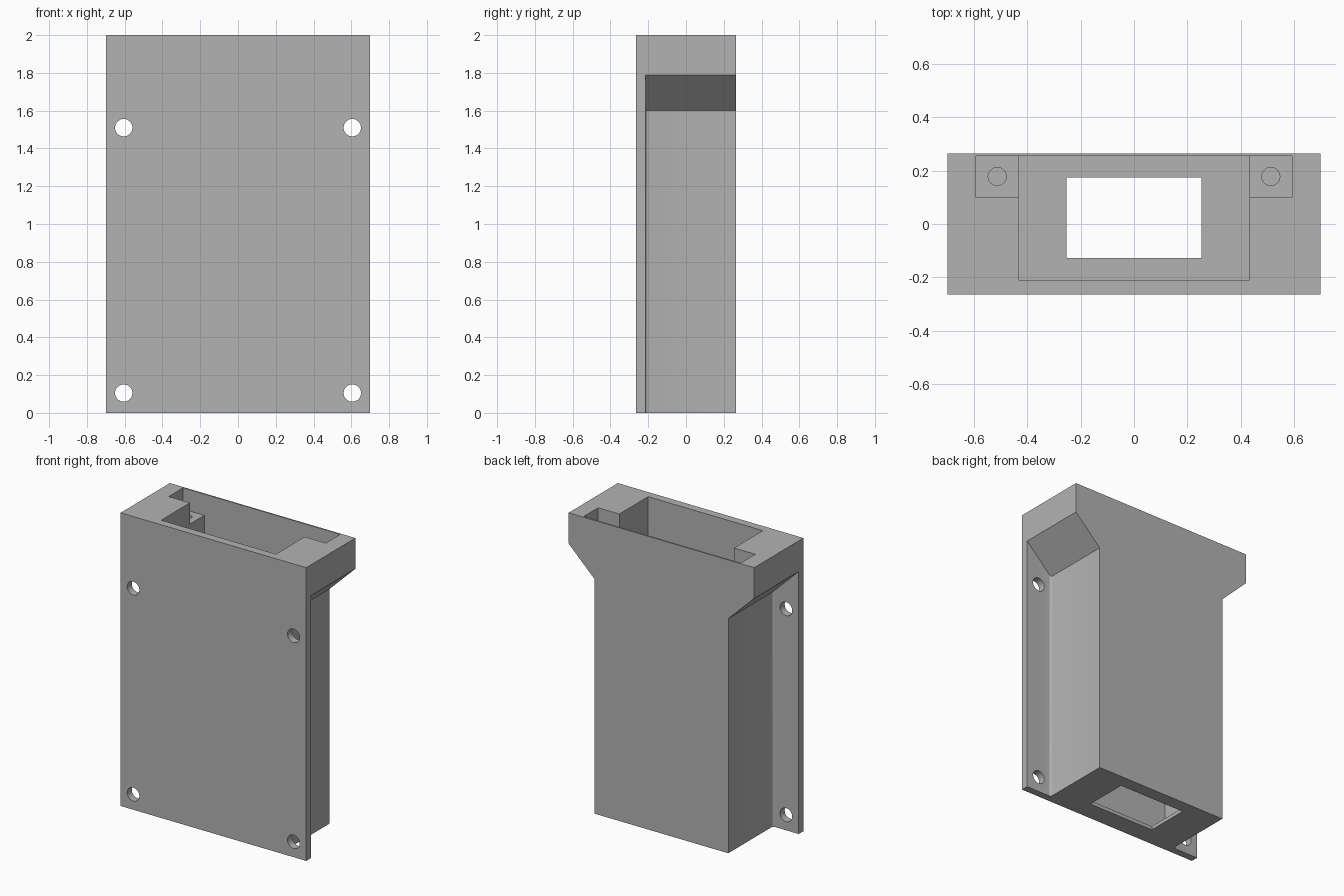
import bpy, bmesh, math

if "Cube" in bpy.data.objects:
    bpy.data.objects.remove(bpy.data.objects["Cube"])

W, Y0, Y1, H = 0.70, -0.265, 0.265, 2.0   # half width, front, back, height
PLATE_Y = -0.215                          # back of the mounting plate
BODY = 0.505                              # half width of the lower body

grey = bpy.data.materials.new("plain grey")
grey.diffuse_color = (0.45, 0.45, 0.45, 1)
grey.use_nodes = True
grey.node_tree.nodes["Principled BSDF"].inputs["Base Color"].default_value = grey.diffuse_color


def prism(name, pts, to3d, offset):
    """Extrude a closed 2D outline along a vector."""
    bm = bmesh.new()
    face = bm.faces.new([bm.verts.new(to3d(*p)) for p in pts])
    ext = bmesh.ops.extrude_face_region(bm, geom=[face])
    verts = [g for g in ext["geom"] if isinstance(g, bmesh.types.BMVert)]
    bmesh.ops.translate(bm, vec=offset, verts=verts)
    bmesh.ops.recalc_face_normals(bm, faces=bm.faces)
    me = bpy.data.meshes.new(name)
    bm.to_mesh(me)
    bm.free()
    ob = bpy.data.objects.new(name, me)
    bpy.context.collection.objects.link(ob)
    me.materials.append(grey)
    return ob


def box(name, x0, x1, y0, y1, z0, z1):
    pts = [(x0, y0), (x1, y0), (x1, y1), (x0, y1)]
    return prism(name, pts, lambda x, y: (x, y, z0), (0, 0, z1 - z0))


def circle(cx, cy, r, n=32):
    return [(cx + r * math.cos(2 * math.pi * i / n),
             cy + r * math.sin(2 * math.pi * i / n)) for i in range(n)]


def boolean(target, tool, op):
    mod = target.modifiers.new(tool.name, "BOOLEAN")
    mod.operation, mod.solver, mod.object = op, "EXACT", tool
    bpy.context.view_layer.objects.active = target
    bpy.ops.object.modifier_apply(modifier=mod.name)
    bpy.data.objects.remove(tool)


# mounting plate joined with the flared body
housing = box("housing", -W, W, Y0, PLATE_Y, 0, H)
right = [(BODY, 0), (BODY, 1.60), (W, 1.79), (W, H)]
outline = right + [(-x, z) for x, z in reversed(right)]
body = prism("body", outline, lambda x, z: (x, PLATE_Y - 0.02, z),
             (0, Y1 - PLATE_Y + 0.02, 0))
boolean(housing, body, "UNION")

# small fillets where the body meets the plate
R = 0.014
for s in (-1, 1):
    arc = [(s * (BODY + R - R * math.cos(a)), PLATE_Y + R - R * math.sin(a))
           for a in (i * math.pi / 8 for i in range(5))]
    pts = arc + [(s * (BODY + R), PLATE_Y - 0.01),
                 (s * (BODY - 0.01), PLATE_Y - 0.01),
                 (s * (BODY - 0.01), PLATE_Y + R)]
    fillet = prism("fillet", pts, lambda x, y: (x, y, 0), (0, 0, 1.64))
    boolean(housing, fillet, "UNION")

# main cavity and the cable opening in the floor
boolean(housing, box("cavity", -0.433, 0.433, -0.21, 0.255, 0.025, H + 0.1),
        "DIFFERENCE")
boolean(housing, box("opening", -0.253, 0.253, -0.127, 0.175, -0.1, 0.1),
        "DIFFERENCE")

for s in (-1, 1):
    # lid screw pocket with a blind hole
    x0, x1 = sorted((s * 0.42, s * 0.593))
    boolean(housing, box("pocket", x0, x1, 0.10, 0.255, 1.855, H + 0.1),
            "DIFFERENCE")
    boolean(housing, prism("screw_hole", circle(s * 0.513, 0.178, 0.034),
                           lambda x, y: (x, y, 1.70), (0, 0, 0.2)),
            "DIFFERENCE")
    # through holes in the plate
    for z in (0.105, 1.51):
        boolean(housing, prism("mount_hole", circle(s * 0.605, z, 0.046),
                               lambda x, z: (x, Y0 - 0.1, z), (0, 0.2, 0)),
                "DIFFERENCE")

# smooth round holes and fillets, keep the box edges sharp
bpy.ops.object.select_all(action="DESELECT")
housing.select_set(True)
bpy.context.view_layer.objects.active = housing
bpy.ops.object.shade_smooth_by_angle(angle=math.radians(30))
